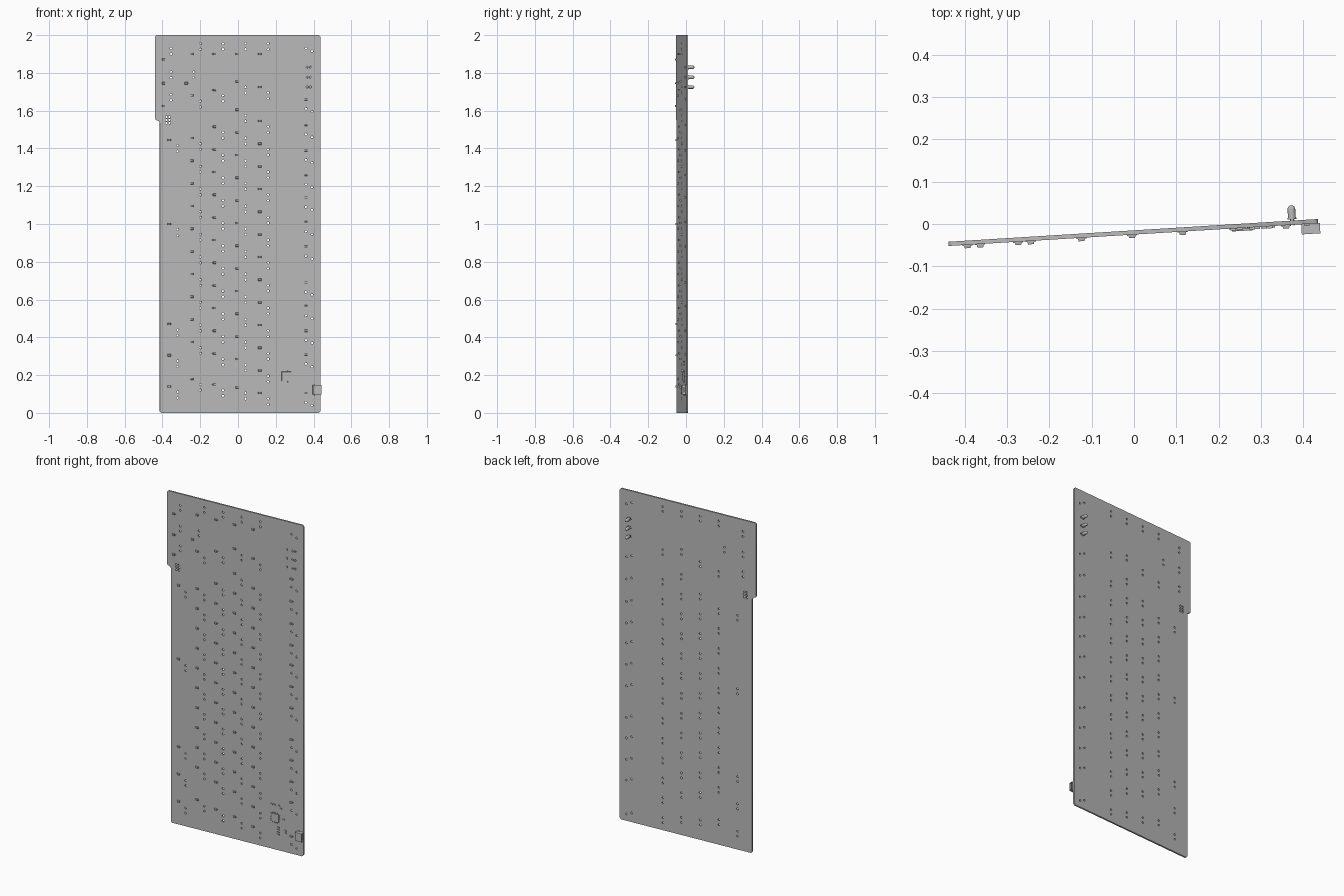
import bpy, bmesh
from math import sin, cos, pi
from mathutils import Matrix, Vector

cube = bpy.data.objects.get("Cube")
if cube:
    bpy.data.objects.remove(cube, do_unlink=True)

grey = bpy.data.materials.new("plain grey")
grey.use_nodes = True
grey.diffuse_color = (0.5, 0.5, 0.5, 1)
grey.node_tree.nodes["Principled BSDF"].inputs["Base Color"].default_value = (0.5, 0.5, 0.5, 1)

# Everything is laid out flat (x across, z up, -y front), then tilted
TILT = Matrix.Translation((0, -0.02, 0)) @ Matrix.Rotation(0.0614, 4, 'Z')
HALF = 0.005          # half the board thickness
U = 0.12              # key pitch


def steps(start, n):
    return [start + U * i for i in range(n)]


def finish(name, bm):
    bmesh.ops.recalc_face_normals(bm, faces=bm.faces)
    bm.transform(TILT)
    mesh = bpy.data.meshes.new(name)
    bm.to_mesh(mesh)
    bm.free()
    obj = bpy.data.objects.new(name, mesh)
    bpy.context.collection.objects.link(obj)
    mesh.materials.clear()
    mesh.materials.append(grey)
    return obj


def box(bm, x, z, w, h, depth, gap=0.0, taper=1.0):
    """Block on the front of the board; its outer face shrinks by taper."""
    verts = bmesh.ops.create_cube(bm, size=1)["verts"]
    for v in verts:
        k = taper if v.co.y < 0 else 1
        v.co = Vector((x + v.co.x * w * k,
                       -HALF - gap - depth / 2 + v.co.y * depth,
                       z + v.co.z * h * k))


def rod(bm, x, y0, y1, z, r0, r1=None, n=16):
    """Round bar along y from y0 to y1."""
    place = Matrix.Translation((x, (y0 + y1) / 2, z)) @ Matrix.Rotation(-pi / 2, 4, 'X')
    bmesh.ops.create_cone(bm, cap_ends=True, segments=n, radius1=r0,
                          radius2=r0 if r1 is None else r1, depth=y1 - y0, matrix=place)


# Key rows: column x -> heights of the key pin pairs
keys = {
    0.16: steps(0.06, 13) + [1.68],
    0.04: [0.09] + steps(0.24, 12) + [1.71],
    -0.08: [0.105] + steps(0.27, 11) + [1.665],
    -0.20: [0.135] + steps(0.33, 10) + [1.635],
    -0.32: [0.095, 0.26, 0.425, 0.955, 1.40],
}
nav_x = (0.16, 0.04, -0.08, -0.20)
arrows = [(-0.235, 1.79), (-0.355, 1.915), (-0.355, 1.79), (-0.355, 1.67)]
function_z = [0.045, 0.25, 0.375, 0.505, 0.63, 0.82, 0.95, 1.08, 1.2, 1.33, 1.465, 1.60, 1.92]
led_z = (1.725, 1.777, 1.83)

# Drill positions and diode positions
holes, diodes = [], []
pairs = [(x, z) for x, zs in keys.items() for z in zs]
for x, z in pairs:
    diodes.append((x - 0.045, z + 0.045))
for x in nav_x:
    pairs.append((x, 1.94))
    diodes.append((x - 0.045, 1.90))
for x, z in arrows:
    pairs.append((x, z))
    diodes.append((x - 0.04, z - 0.045))
for x, z in pairs:
    holes += [(x, z - 0.015), (x, z + 0.015)]
for z in function_z:
    holes += [(0.36, z + 0.01), (0.393, z - 0.005)]
    if z < 1.9:
        diodes.append((0.36, z + 0.06))
for i in range(3):
    holes += [(-0.38, 1.535 + 0.016 * i), (-0.363, 1.535 + 0.016 * i)]
for z in led_z:
    holes += [(0.367, z), (0.383, z)]

# Circuit board: stepped outline with drilled holes
curve = bpy.data.curves.new("board_outline", 'CURVE')
curve.dimensions = '2D'
curve.fill_mode = 'BOTH'
curve.extrude = HALF


def loop(points):
    sp = curve.splines.new('POLY')
    sp.points.add(len(points) - 1)
    for p, (x, z) in zip(sp.points, points):
        p.co = (x, z, 0, 1)
    sp.use_cyclic_u = True


c = 0.008
loop([(-0.415 + c, 0), (0.436 - c, 0), (0.436, c), (0.436, 2 - c), (0.436 - c, 2),
      (-0.44 + c, 2), (-0.44, 2 - c), (-0.44, 1.56), (-0.435, 1.55),
      (-0.42, 1.545), (-0.415, 1.535), (-0.415, c)])
for x, z in holes:
    loop([(x + 0.006 * cos(a * pi / 5), z + 0.006 * sin(a * pi / 5)) for a in range(10)])
temp = bpy.data.objects.new("board_outline", curve)
bpy.context.collection.objects.link(temp)
bpy.context.view_layer.update()
flat = bpy.data.meshes.new_from_object(temp.evaluated_get(bpy.context.evaluated_depsgraph_get()))
bpy.data.objects.remove(temp, do_unlink=True)
bm = bmesh.new()
bm.from_mesh(flat)
bpy.data.meshes.remove(flat)
bmesh.ops.remove_doubles(bm, verts=bm.verts, dist=0.00001)
bm.transform(Matrix.Rotation(pi / 2, 4, 'X'))
finish("circuit_board", bm)

# Diodes: tapered body with a lead at each end
bm = bmesh.new()
for x, z in diodes:
    box(bm, x, z, 0.017, 0.011, 0.007, 0.001, 0.8)
    box(bm, x, z, 0.024, 0.004, 0.002)
finish("diodes", bm)

# Controller chip with rows of pins on four sides
bm = bmesh.new()
cx, cz, side = 0.256, 0.193, 0.05
box(bm, cx, cz, side, side, 0.006, 0.001, 0.97)
for i in range(11):
    o = (i - 5) * 0.0042
    for s in (-1, 1):
        box(bm, cx + s * side / 2, cz + o, 0.012, 0.0018, 0.002)
        box(bm, cx + o, cz + s * side / 2, 0.0018, 0.012, 0.002)
finish("controller_chip", bm)

# Small resistors and capacitors
bm = bmesh.new()
for x, z in [(0.235, 0.27), (0.25, 0.27), (0.28, 0.27), (0.292, 0.255), (0.308, 0.193),
             (0.322, 0.115), (0.322, 0.128)] + [(0.275, 0.095 + 0.014 * i) for i in range(4)]:
    box(bm, x, z, 0.013, 0.007, 0.005)
for z in led_z:
    box(bm, 0.33, z, 0.007, 0.012, 0.004)
finish("small_parts", bm)

# Socket on the board edge: open shell with a tongue and side tabs
bm = bmesh.new()
sx, sz, w, h, d = 0.418, 0.122, 0.044, 0.05, 0.024
box(bm, sx, sz, w, h, 0.003)
box(bm, sx, sz, w, h, 0.003, d - 0.003)
box(bm, sx - w / 2 + 0.005, sz, 0.01, h, d)
for s in (-1, 1):
    box(bm, sx, sz + s * (h / 2 - 0.0015), w, 0.003, d)
    box(bm, sx - 0.008, sz + s * (h / 2 + 0.002), 0.012, 0.004, 0.004)
box(bm, sx, sz, w - 0.008, h - 0.02, 0.005, 0.009)
finish("edge_socket", bm)

# Indicator lamps on the back: legs, flange, barrel and dome
for i, z in enumerate(led_z):
    bm = bmesh.new()
    x = 0.375
    for s in (-1, 1):
        rod(bm, x + s * 0.004, -HALF - 0.002, 0.012, z, 0.0015, n=6)
    rod(bm, x, 0.008, 0.012, z, 0.011)
    rod(bm, x, 0.012, 0.032, z, 0.0092)
    bmesh.ops.create_uvsphere(bm, u_segments=16, v_segments=10, radius=0.0092,
                              matrix=Matrix.Translation((x, 0.032, z)) @ Matrix.Rotation(pi / 2, 4, 'X'))
    lamp = finish("indicator_lamp_%d" % (i + 1), bm)
    bpy.ops.object.select_all(action='DESELECT')
    lamp.select_set(True)
    bpy.context.view_layer.objects.active = lamp
    bpy.ops.object.shade_smooth_by_angle()
